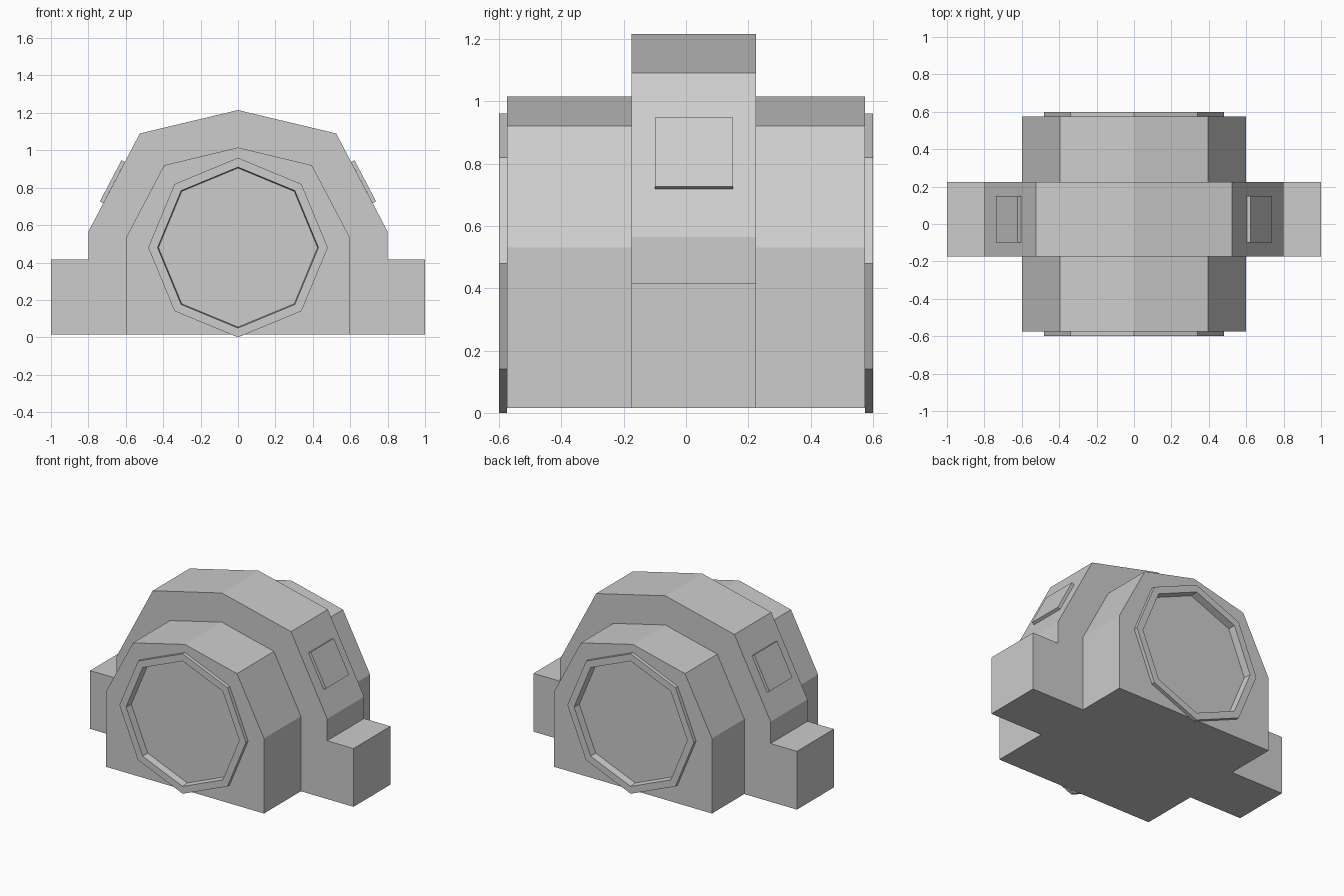
import bpy
import bmesh
from math import sin, cos, pi

cube = bpy.data.objects.get("Cube")
if cube:
    bpy.data.objects.remove(cube, do_unlink=True)

grey = bpy.data.materials.new("plain grey")
grey.use_nodes = True
colour = (0.604, 0.604, 0.604, 1)
grey.diffuse_color = colour
grey.node_tree.nodes["Principled BSDF"].inputs["Base Color"].default_value = colour

BASE = 0.015      # underside of the hull
HUB = 0.48        # height of the end ring centres


def loft(name, y0, y1, loop0, loop1=None):
    """Solid between two (x, z) outlines placed at y0 and y1."""
    bm = bmesh.new()
    a = [bm.verts.new((x, y0, z)) for x, z in loop0]
    b = [bm.verts.new((x, y1, z)) for x, z in (loop1 or loop0)]
    bm.faces.new(a)
    bm.faces.new(b)
    for i in range(len(a)):
        j = (i + 1) % len(a)
        bm.faces.new((a[i], a[j], b[j], b[i]))
    bmesh.ops.recalc_face_normals(bm, faces=bm.faces)
    mesh = bpy.data.meshes.new(name)
    bm.to_mesh(mesh)
    bm.free()
    mesh.materials.append(grey)
    obj = bpy.data.objects.new(name, mesh)
    bpy.context.collection.objects.link(obj)
    return obj


def mirrored(half):
    """Close a right-hand outline ending on the centre line."""
    return half + [(-x, z) for x, z in reversed(half[:-1])]


def octagon(r):
    return [(r * sin(i * pi / 4), HUB + r * cos(i * pi / 4)) for i in range(8)]


def cut(obj, cutter):
    mod = obj.modifiers.new("recess", "BOOLEAN")
    mod.operation = "DIFFERENCE"
    mod.solver = "EXACT"
    mod.object = cutter
    bpy.context.view_layer.objects.active = obj
    bpy.ops.object.modifier_apply(modifier=mod.name)


# Tall middle section with the side steps
loft("middle_hull", -0.175, 0.225, mirrored([
    (1, BASE), (1, 0.415), (0.8, 0.415), (0.8, 0.565), (0.525, 1.09), (0, 1.215)]))

# Lower end sections, each with a raised octagonal ring around a recess
end_outline = mirrored([(0.6, BASE), (0.6, 0.53), (0.395, 0.92), (0, 1.015)])
for label, side, inner in (("front", -1, -0.175), ("back", 1, 0.225)):
    hull = loft(label + "_hull", inner, side * 0.575, end_outline)
    ring = loft(label + "_ring", side * 0.575, side * 0.6, octagon(0.48))
    cutter = loft("recess_cutter", side * 0.55, side * 0.61, octagon(0.425), octagon(0.431))
    cutter.hide_render = True
    cut(hull, cutter)
    cut(ring, cutter)
    bpy.data.objects.remove(cutter, do_unlink=True)

# Raised plates on the sloping shoulders
plate = [(0.605, 0.938), (0.623, 0.947), (0.738, 0.727), (0.72, 0.718)]
for label, side in (("left", 1), ("right", -1)):
    loft(label + "_shoulder_plate", -0.1, 0.15, [(side * x, z) for x, z in plate])
